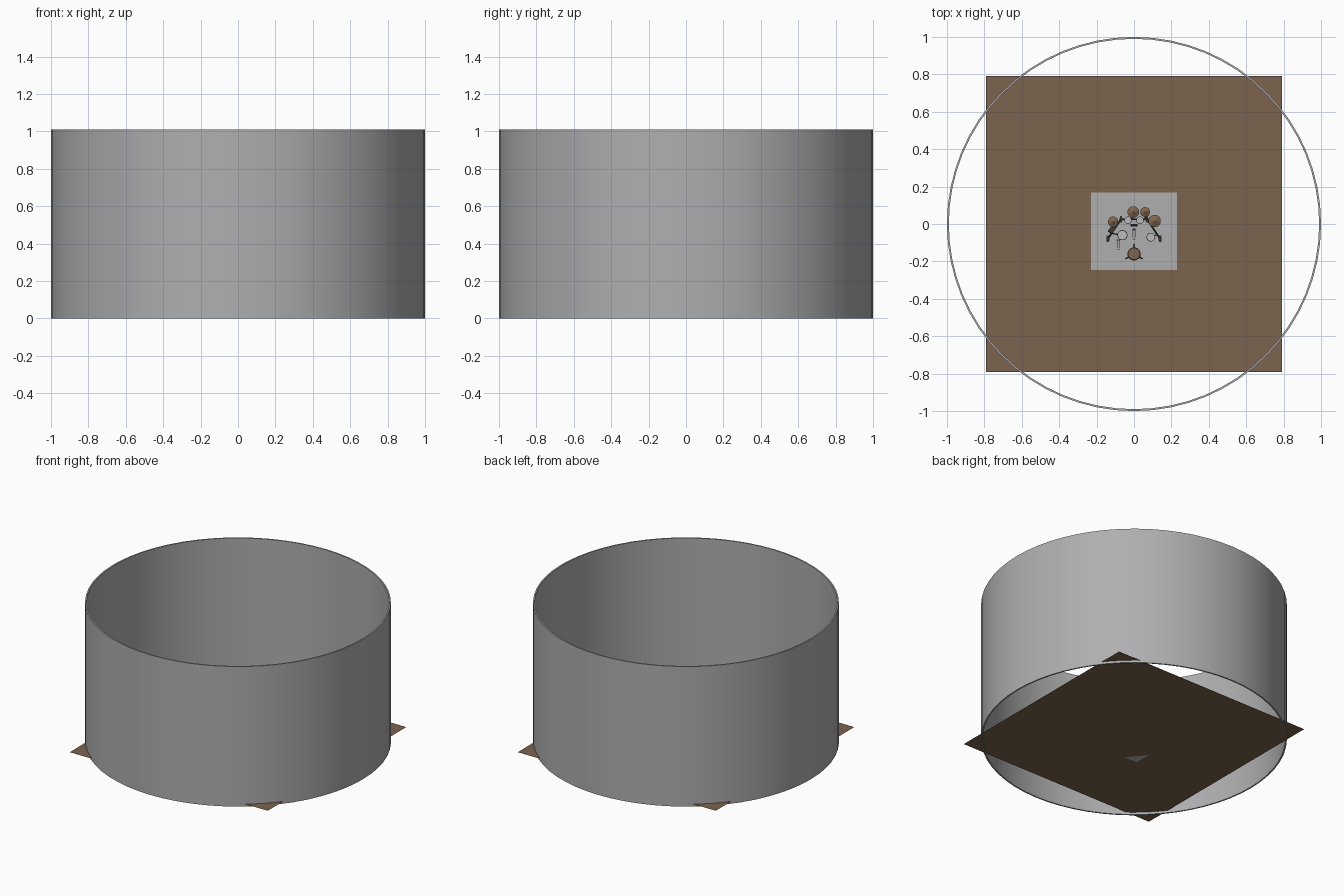
import bpy, bmesh, math
from mathutils import Vector

cube = bpy.data.objects.get("Cube")
if cube:
    bpy.data.objects.remove(cube, do_unlink=True)


def material(name, r, g, b):
    m = bpy.data.materials.new(name)
    m.use_nodes = True
    m.diffuse_color = (r, g, b, 1)
    m.node_tree.nodes["Principled BSDF"].inputs["Base Color"].default_value = (r, g, b, 1)
    return m


GREY = material("concrete grey", 0.43, 0.43, 0.44)
RUG = material("rug grey", 0.43, 0.43, 0.43)
BROWN = material("wood brown", 0.2, 0.125, 0.075)
BRONZE = material("pad brown", 0.22, 0.13, 0.07)
DARK = material("dark metal", 0.04, 0.035, 0.03)
HEAD = material("pad grey", 0.5, 0.5, 0.5)

FLOOR = 0.017
RUG_TOP = 0.02


def finish(name, bm, mat, smooth=True):
    bmesh.ops.recalc_face_normals(bm, faces=bm.faces)
    mesh = bpy.data.meshes.new(name)
    bm.to_mesh(mesh)
    bm.free()
    mesh.materials.append(mat)
    obj = bpy.data.objects.new(name, mesh)
    bpy.context.collection.objects.link(obj)
    if smooth:
        bpy.ops.object.select_all(action="DESELECT")
        obj.select_set(True)
        bpy.context.view_layer.objects.active = obj
        bpy.ops.object.shade_smooth_by_angle(angle=math.radians(35))
    return obj


def lathe(name, profile, mat, at=(0, 0, 0), sides=24, closed=False):
    """Spin (radius, height) points around a vertical axis."""
    bm = bmesh.new()
    verts = [bm.verts.new((r, 0, z)) for r, z in profile]
    pairs = list(zip(verts, verts[1:] + verts[:1]))
    edges = [bm.edges.new(p) for p in (pairs if closed else pairs[:-1])]
    bmesh.ops.spin(bm, geom=verts + edges, axis=(0, 0, 1), cent=(0, 0, 0),
                   angle=math.tau, steps=sides)
    bmesh.ops.remove_doubles(bm, verts=bm.verts, dist=1e-5)
    obj = finish(name, bm, mat)
    obj.location = at
    return obj


def box(name, size, at, mat, turn=(0, 0, 0)):
    bm = bmesh.new()
    bmesh.ops.create_cube(bm, size=1)
    bmesh.ops.scale(bm, vec=size, verts=bm.verts)
    obj = finish(name, bm, mat, False)
    obj.location, obj.rotation_euler = at, turn
    return obj


def rod(name, a, b, radius, mat=DARK):
    a, b = Vector(a), Vector(b)
    bm = bmesh.new()
    bmesh.ops.create_cone(bm, cap_ends=True, segments=10, radius1=radius,
                          radius2=radius, depth=(b - a).length)
    obj = finish(name, bm, mat)
    obj.location = (a + b) / 2
    obj.rotation_euler = (b - a).to_track_quat("Z", "Y").to_euler()
    return obj


# Round surrounding wall, floor sheet and rug
lathe("round_wall", [(1, 0), (1, 1.01), (0.99, 1.01), (0.99, 0)], GREY,
      sides=64, closed=True)
bm = bmesh.new()
bmesh.ops.create_grid(bm, x_segments=1, y_segments=1, size=0.79)
finish("floor", bm, BROWN, False).location.z = FLOOR
box("rug", (0.46, 0.415, 0.003), (0, -0.038, RUG_TOP - 0.0015), RUG)

# Tubular rack: angled wings, centre bar, uprights and feet
BAR = 0.14
for side, s in (("right", -1), ("left", 1)):
    outer, inner = (0.14 * s, -0.08), (0.07 * s, 0.025)
    rod(f"{side}_rack_wing", (*outer, BAR), (*inner, BAR), 0.005)
    for part, (x, y) in (("outer", outer), ("inner", inner)):
        rod(f"{side}_{part}_upright", (x, y, RUG_TOP), (x, y, BAR + 0.015), 0.005)
        box(f"{side}_{part}_clamp", (0.016, 0.016, 0.016), (x, y, BAR), DARK)
        box(f"{side}_{part}_foot", (0.012, 0.035, 0.006), (x, y, RUG_TOP + 0.003), DARK)
rod("centre_rack_bar", (-0.07, 0.025, BAR), (0.07, 0.025, BAR), 0.005)

# Drum pads on arms reaching to the rack: x, y, height, radius, rack point
pads = {
    "snare_pad": (-0.062, -0.06, 0.135, 0.027, (-0.12, -0.05)),
    "right_tom_pad": (-0.032, 0.02, 0.17, 0.02, (-0.032, 0.025)),
    "left_tom_pad": (0.032, 0.02, 0.17, 0.02, (0.032, 0.025)),
    "floor_tom_pad": (0.09, -0.07, 0.14, 0.023, (0.125, -0.057)),
}
for name, (x, y, z, r, (rx, ry)) in pads.items():
    lathe(name + "_shell", [(0, -0.016), (r * 0.85, -0.016), (r, -0.006),
                            (r, 0.002), (r * 0.88, 0.002)], DARK, (x, y, z))
    lathe(name + "_head", [(0, 0.003), (r * 0.88, 0.003), (r * 0.88, 0)], HEAD, (x, y, z))
    rod(name + "_arm", (rx, ry, BAR), (x, y, z - 0.012), 0.0035)

# Cymbals on stands: x, y, height, radius, rack point
cymbals = {
    "hi_hat": (-0.112, 0.012, 0.185, 0.028, (-0.09, -0.005)),
    "crash_cymbal": (-0.004, 0.064, 0.235, 0.031, (-0.01, 0.025)),
    "splash_cymbal": (0.06, 0.064, 0.225, 0.026, (0.06, 0.025)),
    "ride_cymbal": (0.11, 0.016, 0.215, 0.033, (0.085, 0.002)),
}
for name, (x, y, z, r, (rx, ry)) in cymbals.items():
    lathe(name, [(0, 0.008), (r * 0.22, 0.006), (r * 0.32, 0.003), (r, -0.003),
                 (r, -0.005), (r * 0.3, 0), (0, 0.002)], BRONZE, (x, y, z))
    lathe(name + "_nut", [(0, 0.014), (0.004, 0.014), (0.004, 0.004), (0, 0.004)],
          DARK, (x, y, z), 10)
    rod(name + "_post", (x, y, BAR - 0.01), (x, y, z), 0.003)
    rod(name + "_arm", (rx, ry, BAR), (x, y, BAR), 0.004)

# Sound module on the right wing
box("sound_module", (0.026, 0.04, 0.01), (-0.118, -0.03, 0.155), DARK,
    (math.radians(-20), 0, math.radians(-34)))

# Kick pad and the two pedals
box("kick_tower", (0.035, 0.012, 0.085), (0, -0.005, RUG_TOP + 0.0425), DARK)
kick = lathe("kick_pad", [(0, 0.004), (0.017, 0.004), (0.017, 0), (0, 0)], HEAD,
             (0, -0.011, 0.078))
kick.rotation_euler.x = math.pi / 2
rod("kick_beater", (0, -0.03, 0.03), (0, -0.022, 0.08), 0.002)
for name, x, y in (("kick_pedal", 0, -0.055), ("hi_hat_pedal", -0.083, -0.11)):
    box(name + "_base", (0.018, 0.055, 0.003), (x, y, RUG_TOP + 0.0015), DARK)
    box(name + "_board", (0.016, 0.05, 0.003), (x, y, RUG_TOP + 0.011), HEAD,
        (math.radians(14), 0, 0))
    for s in (-1, 1):
        rod(name + "_post", (x + 0.009 * s, y + 0.025, RUG_TOP),
            (x + 0.009 * s, y + 0.025, RUG_TOP + 0.028), 0.002)

# Stool with three splayed legs
lathe("stool_seat", [(0, 0.02), (0.031, 0.02), (0.035, 0.015), (0.035, 0.004),
                     (0.031, 0), (0, 0)], BRONZE, (0, -0.16, 0.1))
rod("stool_post", (0, -0.16, 0.04), (0, -0.16, 0.1), 0.005)
for k in range(3):
    a = math.radians(90 + 120 * k)
    rod("stool_leg", (0, -0.16, 0.07),
        (0.05 * math.cos(a), -0.16 + 0.05 * math.sin(a), RUG_TOP + 0.003), 0.003)
